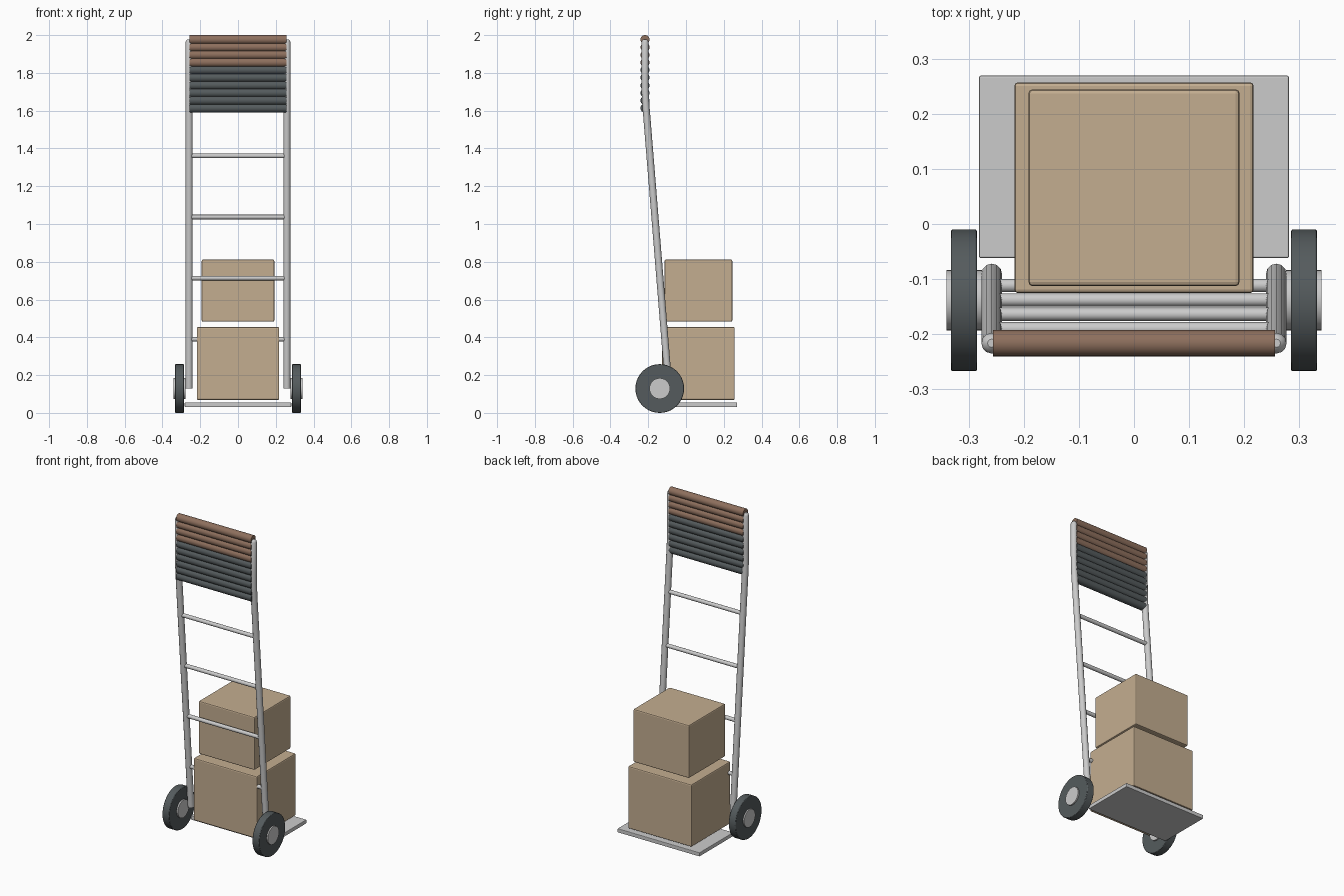
import bpy, math
from mathutils import Vector

if "Cube" in bpy.data.objects:
    bpy.data.objects.remove(bpy.data.objects["Cube"])


def material(name, rgb):
    m = bpy.data.materials.new(name)
    m.diffuse_color = (*rgb, 1)
    m.use_nodes = True
    m.node_tree.nodes["Principled BSDF"].inputs["Base Color"].default_value = m.diffuse_color
    return m


CARD = material("cardboard", (0.55, 0.42, 0.28))
BROWN = material("brown_wrap", (0.27, 0.16, 0.11))
RUBBER = material("dark_rubber", (0.09, 0.105, 0.11))


def finish(ob, name, mat=None, smooth=True):
    ob.name = name
    if mat:
        ob.data.materials.append(mat)
    if smooth:
        bpy.ops.object.shade_smooth_by_angle(angle=math.radians(40))
    return ob


def rod(name, x0, x1, y, z, r, mat=None, sides=24, bevel=0):
    """Cylinder lying along x."""
    bpy.ops.mesh.primitive_cylinder_add(vertices=sides, radius=r, depth=abs(x1 - x0),
                                        location=((x0 + x1) / 2, y, z),
                                        rotation=(0, math.pi / 2, 0))
    ob = finish(bpy.context.object, name, mat)
    if bevel:
        b = ob.modifiers.new("bevel", 'BEVEL')
        b.width, b.segments = bevel, 2
    return ob


def block(name, lo, hi, bevel, mat=None):
    """Box between two corners with softened edges."""
    lo, hi = Vector(lo), Vector(hi)
    bpy.ops.mesh.primitive_cube_add(size=1, location=(lo + hi) / 2)
    ob = bpy.context.object
    ob.scale = hi - lo
    bpy.ops.object.transform_apply(location=False, rotation=False, scale=True)
    b = ob.modifiers.new("bevel", 'BEVEL')
    b.width, b.segments = bevel, 2
    return finish(ob, name, mat, smooth=False)


def rail_y(z):
    return -0.112 - 0.081 * (z - 0.39)


def rail(name, x):
    """Leaning tube that bends upright behind the wrapped handle, domed at the top."""
    pts = [(rail_y(0.13), 0.13, 1), (rail_y(1.63), 1.63, 1), (-0.216, 1.70, 1),
           (-0.217, 1.76, 1), (-0.217, 1.962, 1), (-0.217, 1.972, 0.8), (-0.217, 1.978, 0.4)]
    cu = bpy.data.curves.new(name, 'CURVE')
    cu.dimensions = '3D'
    cu.bevel_depth = 0.0188
    cu.bevel_resolution = 4
    cu.use_fill_caps = True
    sp = cu.splines.new('POLY')
    sp.points.add(len(pts) - 1)
    for p, (y, z, r) in zip(sp.points, pts):
        p.co = (x, y, z, 1)
        p.radius = r
    ob = bpy.data.objects.new(name, cu)
    bpy.context.collection.objects.link(ob)
    bpy.ops.object.select_all(action='DESELECT')
    ob.select_set(True)
    bpy.context.view_layer.objects.active = ob
    bpy.ops.object.convert(target='MESH')
    finish(bpy.context.object, name)


# Rails and wheels on both sides
for side, s in (("left", -1), ("right", 1)):
    rail(side + "_rail", s * 0.259)
    rod(side + "_tyre", s * 0.286, s * 0.333, -0.139, 0.129, 0.129, RUBBER, 40, 0.003)
    rod(side + "_hub", s * 0.277, s * 0.341, -0.139, 0.129, 0.055, None, 32)

# Cross rungs
for i in range(4):
    z = 0.39 + i * 0.3235
    rod(f"rung_{i + 1}", -0.25, 0.25, rail_y(z), z, 0.012)

# Wrapped handle panel: brown coils over dark coils
for i in range(10):
    rod(f"handle_wrap_{i + 1}", -0.257, 0.257, -0.217, 1.976 - i * 0.0403, 0.024,
        BROWN if i < 4 else RUBBER)

# Toe plate
block("toe_plate", (-0.282, -0.062, 0.031), (0.282, 0.27, 0.055), 0.003)

# Stacked boxes
block("lower_box", (-0.218, -0.126, 0.068), (0.218, 0.258, 0.455), 0.007, CARD)
block("upper_box", (-0.192, -0.113, 0.483), (0.192, 0.245, 0.812), 0.007, CARD)
